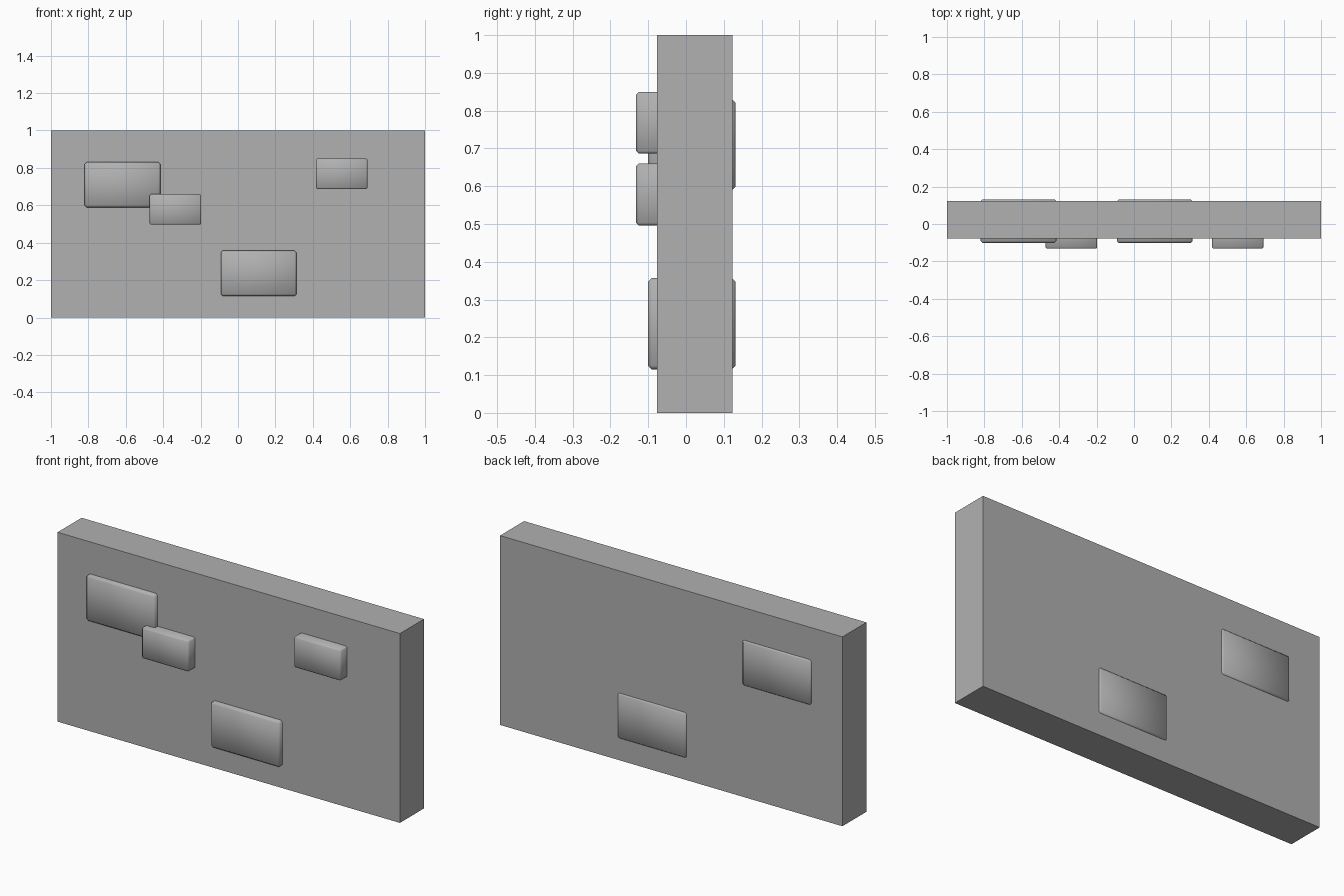
import bpy

if "Cube" in bpy.data.objects:
    bpy.data.objects.remove(bpy.data.objects["Cube"])

grey = bpy.data.materials.new("dark_grey")
grey.diffuse_color = (0.44, 0.44, 0.44, 1)
grey.use_nodes = True
grey.node_tree.nodes["Principled BSDF"].inputs["Base Color"].default_value = grey.diffuse_color


def block(name, x, y, z, bevel=0.0):
    """Box spanning the given (min, max) ranges, with optional soft edges."""
    spans = (x, y, z)
    bpy.ops.mesh.primitive_cube_add(size=1, location=[(a + b) / 2 for a, b in spans])
    ob = bpy.context.object
    ob.name = name
    ob.scale = [b - a for a, b in spans]
    bpy.ops.object.transform_apply(location=False, rotation=False, scale=True)
    ob.data.materials.append(grey)
    if bevel:
        mod = ob.modifiers.new("soft_edges", 'BEVEL')
        mod.width = bevel
        mod.segments = 1
        bpy.ops.object.shade_smooth()
    return ob


# Main wall slab
block("wall", (-1, 1), (-0.077, 0.123), (0, 1))

# Large bricks pass right through the wall
for i, (x, z) in enumerate([(-0.82, 0.589), (-0.092, 0.115)], 1):
    block(f"large_brick_{i}", (x, x + 0.405), (-0.101, 0.131), (z, z + 0.242), 0.01)

# Small bricks stick out of the front only
for i, (x, z) in enumerate([(-0.472, 0.496), (0.417, 0.686)], 1):
    block(f"small_brick_{i}", (x, x + 0.275), (-0.132, 0.026), (z, z + 0.164), 0.007)
